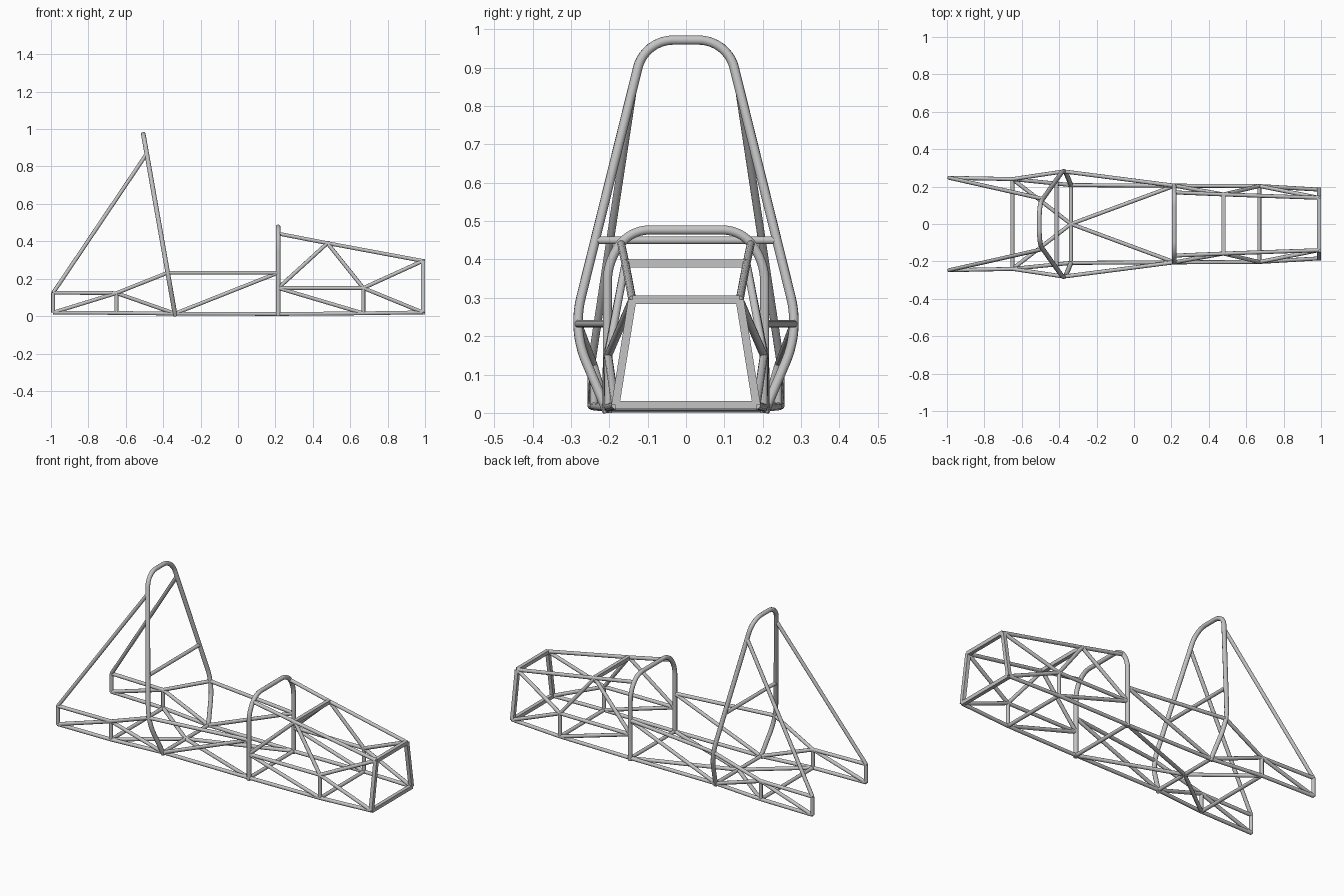
import bpy
import math
from mathutils import Vector

cube = bpy.data.objects.get("Cube")
if cube:
    bpy.data.objects.remove(cube, do_unlink=True)

# One bare steel colour for the whole frame
steel = bpy.data.materials.new("bare steel grey")
steel.use_nodes = True
STEEL_COLOUR = (0.55, 0.55, 0.55, 1.0)
steel.diffuse_color = STEEL_COLOUR
steel.node_tree.nodes["Principled BSDF"].inputs["Base Color"].default_value = STEEL_COLOUR

HOOP_RADIUS = 0.0125
TUBE_RADIUS = 0.0105


def tube(name, points, radius=TUBE_RADIUS, square=False):
    """Sweep a capped round or square tube along a path as a mesh."""
    curve = bpy.data.curves.new(name, "CURVE")
    curve.dimensions = "3D"
    curve.twist_mode = "Z_UP" if square else "MINIMUM"
    curve.bevel_depth = radius * math.sqrt(2) if square else radius
    curve.bevel_resolution = 0 if square else 3
    curve.use_fill_caps = True
    spline = curve.splines.new("POLY")
    spline.points.add(len(points) - 1)
    for target, point in zip(spline.points, points):
        target.co = (*point, 1)
        target.tilt = math.pi / 4 if square else 0
    obj = bpy.data.objects.new(name, curve)
    bpy.context.collection.objects.link(obj)
    bpy.ops.object.select_all(action="DESELECT")
    obj.select_set(True)
    bpy.context.view_layer.objects.active = obj
    bpy.ops.object.convert(target="MESH")
    obj = bpy.context.object
    obj.data.materials.clear()
    obj.data.materials.append(steel)
    bpy.ops.object.shade_smooth_by_angle(angle=math.radians(50))


def flip(point):
    return Vector((point[0], -point[1], point[2]))


def bent_path(corners, setback, steps=10):
    """Round every inner corner with an arc starting setback away from it."""
    path = [corners[0]]
    for before, corner, after, cut in zip(corners, corners[1:], corners[2:], setback):
        a = (before - corner).normalized()
        b = (after - corner).normalized()
        half = a.angle(b) / 2
        arc_radius = cut * math.tan(half)
        centre = corner + (a + b).normalized() * (cut / math.cos(half))
        start, end = corner + a * cut - centre, corner + b * cut - centre
        for i in range(steps + 1):
            spoke = start.lerp(end, i / steps).normalized()
            path.append(centre + spoke * arc_radius)
    return path + [corners[-1]]


def hoop(name, half_profile, setback, x_at):
    """Bend a symmetric hoop from half a profile of (y, z) corners."""
    side = [Vector((x_at(z), y, z)) for y, z in half_profile]
    corners = side + [flip(p) for p in reversed(side)]
    tube(name, bent_path(corners, setback + setback[::-1]), HOOP_RADIUS)


def main_x(z):
    return -0.335 - 0.176 * z


# Roll hoops
hoop("main_hoop", [(0.205, 0.003), (0.295, 0.215), (0.108, 0.972)],
     [0.09, 0.075], main_x)
hoop("front_hoop", [(0.205, 0.0), (0.205, 0.392), (0.145, 0.477)],
     [0.05, 0.05], lambda z: 0.215)

# Joints on the left side of the frame
joint = {
    "rear_low": (-0.988, 0.247, 0.019),
    "rear_high": (-0.988, 0.247, 0.125),
    "axle_low": (-0.65, 0.24, 0.017),
    "axle_high": (-0.65, 0.24, 0.123),
    "main_foot": (-0.337, 0.208, 0.0135),
    "main_waist": (main_x(0.23), 0.281, 0.232),
    "main_top": (-0.49, 0.135, 0.865),
    "front_foot": (0.215, 0.204, 0.0115),
    "front_knee": (0.215, 0.205, 0.15),
    "front_waist": (0.215, 0.205, 0.232),
    "front_shoulder": (0.215, 0.169, 0.441),
    "leg_low": (0.67, 0.202, 0.015),
    "leg_mid": (0.67, 0.203, 0.15),
    "leg_top": (0.478, 0.158, 0.39),
    "nose_low": (0.988, 0.184, 0.02),
    "nose_high": (0.988, 0.14, 0.295),
}

# Tubes found on both sides
side_tubes = {
    "rear_post": ("rear_low", "rear_high"),
    "axle_post": ("axle_low", "axle_high"),
    "rear_lower_rail": ("rear_low", "axle_low", "main_foot"),
    "rear_upper_rail": ("rear_high", "axle_high", "main_waist"),
    "rear_diagonal": ("rear_low", "axle_high"),
    "axle_diagonal": ("axle_high", "main_foot"),
    "hoop_brace": ("rear_high", "main_top"),
    "side_impact_rail": ("main_waist", "front_waist"),
    "side_diagonal": ("main_foot", "front_waist"),
    "floor_rail": ("main_foot", "front_foot"),
    "front_floor_rail": ("front_foot", "leg_low", "nose_low"),
    "front_upper_rail": ("front_shoulder", "leg_top", "nose_high"),
    "front_middle_rail": ("front_knee", "leg_mid"),
    "leg_post": ("leg_low", "leg_mid"),
    "leg_floor_diagonal": ("front_knee", "leg_low"),
    "leg_rear_diagonal": ("front_knee", "leg_top"),
    "leg_front_diagonal": ("leg_top", "leg_mid"),
    "nose_upper_diagonal": ("leg_mid", "nose_high"),
    "nose_lower_diagonal": ("leg_mid", "nose_low"),
    "nose_post": ("nose_low", "nose_high"),
}
for name, ends in side_tubes.items():
    path = [Vector(joint[end]) for end in ends]
    is_square = name == "nose_post"
    tube(name + "_left", path, square=is_square)
    tube(name + "_right", [flip(p) for p in path], square=is_square)

# Tubes running straight across; the nose frame and leg top bar are square
cross_tubes = {
    "axle_crossbar": ("axle_low", False),
    "main_floor_crossbar": ("main_foot", False),
    "front_floor_crossbar": ("front_foot", False),
    "leg_floor_crossbar": ("leg_low", False),
    "leg_top_crossbar": ("leg_top", True),
    "nose_lower_crossbar": ("nose_low", True),
    "nose_upper_crossbar": ("nose_high", True),
}
for name, (end, is_square) in cross_tubes.items():
    tube(name, [Vector(joint[end]), flip(joint[end])], square=is_square)
harness = Vector((main_x(0.45), 0.235, 0.45))
tube("harness_bar", [harness, flip(harness)])

# Floor bracing that meets in the middle of the main hoop foot
centre = Vector((-0.337, 0, 0.0135))
for name, end in (("rear_floor_brace", "axle_low"), ("cockpit_floor_brace", "front_foot")):
    tube(name + "_left", [centre, Vector(joint[end])])
    tube(name + "_right", [centre, flip(joint[end])])
